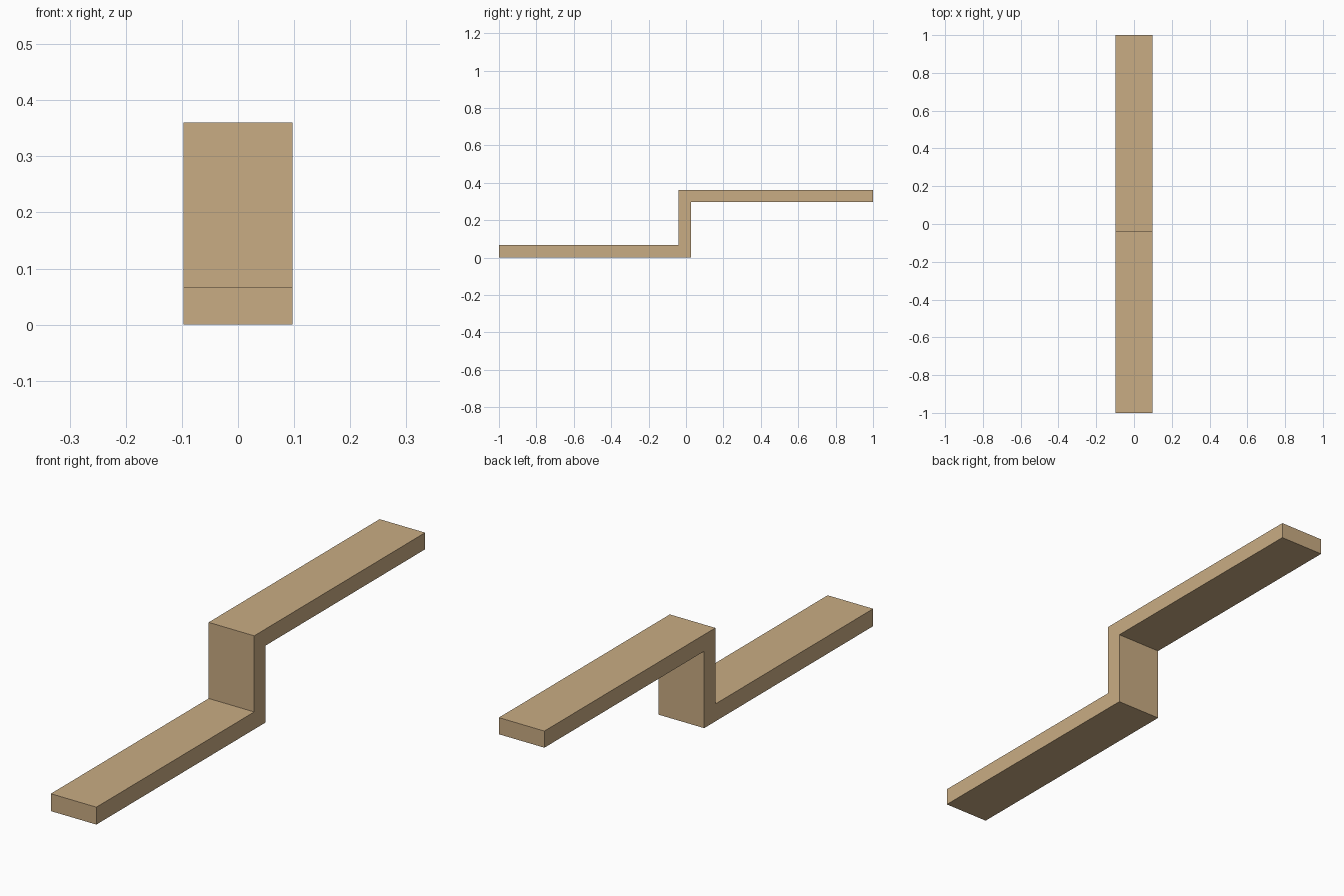
import bpy
import bmesh

cube = bpy.data.objects.get("Cube")
if cube:
    bpy.data.objects.remove(cube, do_unlink=True)

# Tan material
tan = bpy.data.materials.new("tan")
tan.use_nodes = True
color = (0.584, 0.413, 0.227, 1.0)
tan.diffuse_color = color
tan.node_tree.nodes["Principled BSDF"].inputs["Base Color"].default_value = color

# Side profile (y, z): lower tread, riser, upper tread
half_width = 0.097
profile = [(-1, 0), (0.028, 0), (0.028, 0.296), (1, 0.296),
           (1, 0.36), (-0.04, 0.36), (-0.04, 0.067), (-1, 0.067)]

# Extrude the profile across the width
bm = bmesh.new()
side = bm.faces.new([bm.verts.new((-half_width, y, z)) for y, z in profile])
extruded = bmesh.ops.extrude_face_region(bm, geom=[side])["geom"]
moved = [v for v in extruded if isinstance(v, bmesh.types.BMVert)]
bmesh.ops.translate(bm, verts=moved, vec=(2 * half_width, 0, 0))
bmesh.ops.recalc_face_normals(bm, faces=bm.faces)

mesh = bpy.data.meshes.new("stepped_bracket")
bm.to_mesh(mesh)
bm.free()
mesh.materials.append(tan)
bracket = bpy.data.objects.new("stepped_bracket", mesh)
bpy.context.collection.objects.link(bracket)
